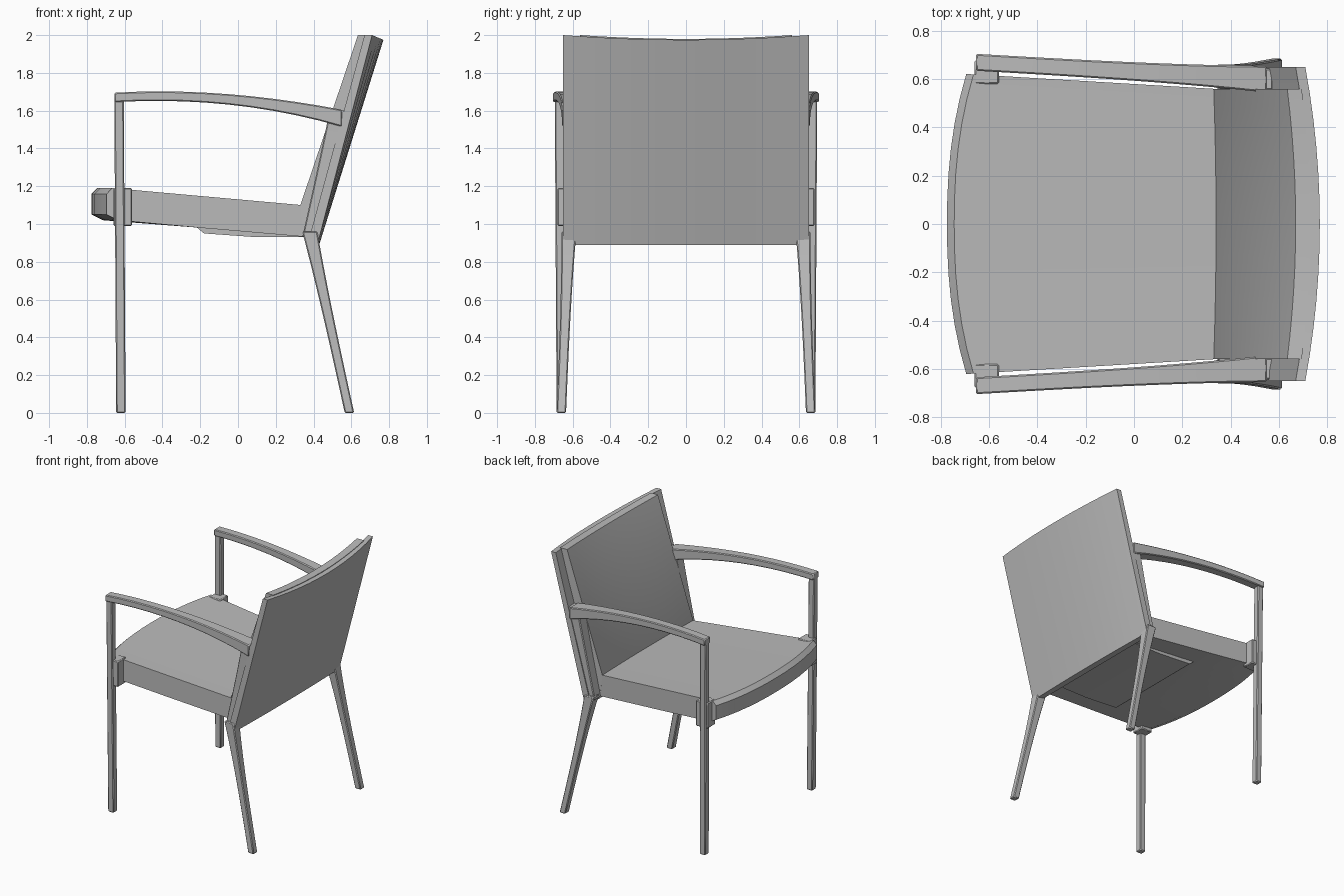
import bpy, bmesh, math
from mathutils import Vector

cube = bpy.data.objects.get("Cube")
if cube:
    bpy.data.objects.remove(cube, do_unlink=True)

GREY = (0.5, 0.5, 0.5, 1)
grey_material = bpy.data.materials.new("plain grey")
grey_material.use_nodes = True
grey_material.diffuse_color = GREY
shader = grey_material.node_tree.nodes["Principled BSDF"]
shader.inputs["Base Color"].default_value = GREY


def loft(name, rings):
    """Skin a row of equal rings and cap both ends."""
    mesh_builder = bmesh.new()
    rows = [[mesh_builder.verts.new(point) for point in ring] for ring in rings]
    for row, following in zip(rows, rows[1:]):
        for i in range(len(row)):
            mesh_builder.faces.new((row[i - 1], row[i], following[i], following[i - 1]))
    mesh_builder.faces.new(rows[0])
    mesh_builder.faces.new(rows[-1])
    bmesh.ops.recalc_face_normals(mesh_builder, faces=mesh_builder.faces[:])
    mesh = bpy.data.meshes.new(name)
    mesh_builder.to_mesh(mesh)
    mesh_builder.free()
    mesh.materials.append(grey_material)
    part = bpy.data.objects.new(name, mesh)
    bpy.context.collection.objects.link(part)
    bpy.ops.object.select_all(action="DESELECT")
    part.select_set(True)
    bpy.context.view_layer.objects.active = part
    bpy.ops.object.shade_smooth_by_angle(angle=math.radians(30))
    return part


def across(name, ring_rule, count=12):
    """Loft a side profile from one side of the chair to the other."""
    loft(name, [ring_rule(2 * i / count - 1) for i in range(count + 1)])


def paired_bar(name, start, end, thin, thick, level=False, arch=0.0, widen=0.0, steps=10):
    """Square bar that flares toward its end, mirrored to the other side."""
    start, end = Vector(start), Vector(end)
    rings = []
    for i in range(steps + 1):
        s = i / steps
        centre = start.lerp(end, s) + Vector((0, 0, arch * 4 * s * (1 - s)))
        half = (thin + (thick - thin) * s ** 3) / 2
        side = Vector((0, half + widen, 0))
        other = Vector((0, 0, half)) if level else Vector((half, 0, 0))
        rings.append([centre - side - other, centre + side - other,
                      centre + side + other, centre - side + other])
    bar = loft(name, rings)
    bevel = bar.modifiers.new("soft edges", "BEVEL")
    bevel.width, bevel.segments = 0.006, 1
    bevel.limit_method = "ANGLE"
    mirror = bar.modifiers.new("other side", "MIRROR")
    mirror.use_axis = (False, True, False)


# Seat cushion with a bowed front and sides that narrow toward the back
def seat_ring(t):
    front = 0.08 * abs(t) ** 2.3 - 0.775
    outline = [(front, 1.05), (front, 1.16), (front + 0.03, 1.19), (0.34, 1.1),
               (0.38, 0.93), (-0.2, 0.98), (front + 0.06, 1.02)]
    return [(x, t * (0.58 - 0.06 * x), z) for x, z in outline]


across("seat_cushion", seat_ring)


# Shallow support under the seat
def support_ring(t):
    y = 0.42 * t
    return [(-0.24, y, 1), (-0.18, y, 0.95), (0.1, y, 0.93), (0.36, y, 0.93), (0.36, y, 1)]


across("seat_support", support_ring, count=1)


# Back shell, bowed most at the top and almost straight at the bottom
def shell_ring(t):
    bow = 1 - t * t
    y, top = 0.65 * t, 2 - 0.025 * bow
    rear, thickness = 0.71 + 0.06 * bow, 0.04
    return [(0.42 + 0.01 * bow, y, 0.89), (rear, y, top),
            (rear - thickness, y, top), (0.37, y, 0.9)]


across("back_shell", shell_ring)


# Back cushion in front of the shell
def pad_ring(t):
    bow = 1 - t * t
    y, top = 0.56 * t, 2 - 0.02 * bow
    front = 0.635 + 0.035 * bow
    return [(0.4, y, 0.93), (front + 0.06, y, top), (front, y, top),
            (0.33 + 0.01 * bow, y, 1.1), (0.35, y, 0.93)]


across("back_cushion", pad_ring)

# Front legs run up past the seat to carry the armrests
paired_bar("front_leg", (-0.62, 0.66, 0), (-0.63, 0.67, 1.69), thin=0.05, thick=0.05)

# Brackets joining the seat to the front legs
paired_bar("seat_bracket", (-0.61, 0.63, 0.99), (-0.61, 0.63, 1.19), thin=0.1, thick=0.1)

# Splayed rear legs, flared where they meet the seat
paired_bar("rear_leg", (0.59, 0.66, 0), (0.38, 0.62, 0.96), thin=0.05, thick=0.08)

# Leaning uprights between the rear legs and the armrests
paired_bar("back_upright", (0.38, 0.6, 0.93), (0.53, 0.6, 1.6), thin=0.08, thick=0.09)

# Gently arched armrests
paired_bar("armrest", (-0.655, 0.67, 1.67), (0.55, 0.6, 1.56), thin=0.05, thick=0.09,
           level=True, arch=0.045, widen=0.01)
